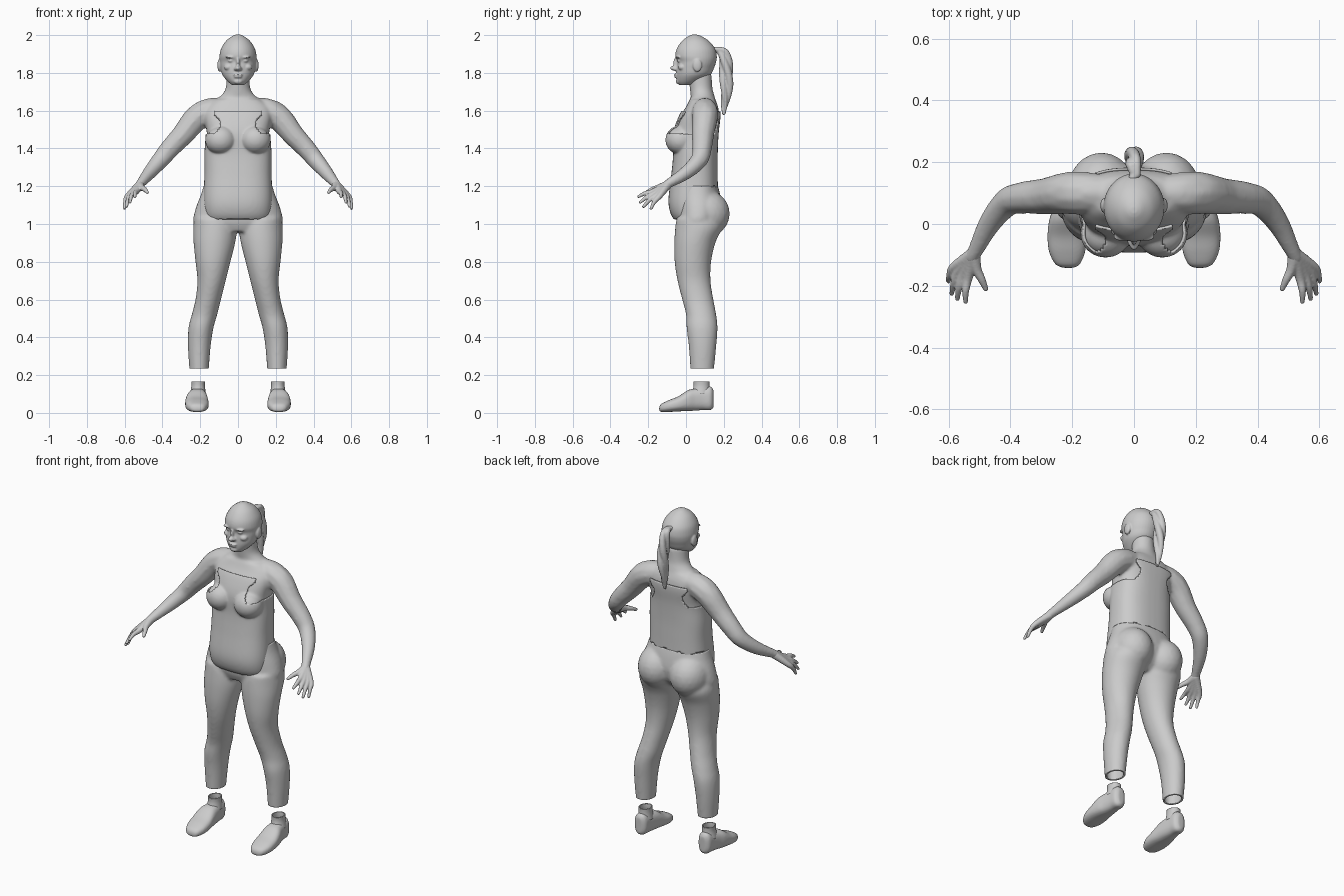
import bpy, bmesh, math
from mathutils import Vector, Matrix

cube = bpy.data.objects.get("Cube")
if cube:
    bpy.data.objects.remove(cube)

grey = bpy.data.materials.new("plain grey")
grey.use_nodes = True
grey.diffuse_color = (0.6, 0.6, 0.6, 1)
grey.node_tree.nodes["Principled BSDF"].inputs["Base Color"].default_value = (0.6, 0.6, 0.6, 1)

SIDES = (1, -1)


def spline(points, steps):
    """Catmull-Rom interpolation through tuples of any length."""
    pts = [points[0]] + list(points) + [points[-1]]
    out = []
    for p0, p1, p2, p3 in zip(pts, pts[1:], pts[2:], pts[3:]):
        for i in range(steps):
            t = i / steps
            out.append([b + t / 2 * (c - a + t * (2 * a - 5 * b + 4 * c - d + t * (3 * (b - c) + d - a)))
                        for a, b, c, d in zip(p0, p1, p2, p3)])
    return out + [list(points[-1])]


def loft(bm, rings, power=2.0, side=1, along_y=False, steps=5, n=40, caps=True):
    """Skin rounded sections given as (position, a0, a1, b0, b1) in hundredths."""
    loops = []
    for ring in spline(rings, steps):
        t, a0, a1, b0, b1 = [v / 100 for v in ring]
        loop = []
        for i in range(n):
            ang = math.tau * i / n
            c, s = math.cos(ang), math.sin(ang)
            a = (a0 + a1) / 2 + (a1 - a0) / 2 * math.copysign(abs(c) ** (2 / power), c)
            b = (b0 + b1) / 2 + (b1 - b0) / 2 * math.copysign(abs(s) ** (2 / power), s)
            loop.append(bm.verts.new((a * side, t, b) if along_y else (a * side, b, t)))
        loops.append(loop)
    for lo, hi in zip(loops, loops[1:]):
        for i in range(n):
            j = (i + 1) % n
            bm.faces.new((lo[i], lo[j], hi[j], hi[i]))
    if caps:
        bm.faces.new(loops[0])
        bm.faces.new(loops[-1])


def blob(bm, centre, radii, side=1):
    x, y, z = centre
    bmesh.ops.create_icosphere(bm, subdivisions=3, radius=1, matrix=Matrix.Translation(
        (x * side, y, z)) @ Matrix.Diagonal((*radii, 1)))


def tube(bm, points, side=1, steps=9):
    """Tapering limb of overlapping balls through (x, y, z, radius)."""
    for x, y, z, r in spline(points, steps):
        bmesh.ops.create_icosphere(bm, subdivisions=2, radius=r,
                                   matrix=Matrix.Translation((x * side, y, z)))


def make(name, bm, voxel=0, smooth=5):
    """Turn a bmesh into an object, fusing its volumes when voxel is set."""
    bmesh.ops.recalc_face_normals(bm, faces=bm.faces[:])
    mesh = bpy.data.meshes.new(name)
    bm.to_mesh(mesh)
    bm.free()
    obj = bpy.data.objects.new(name, mesh)
    bpy.context.collection.objects.link(obj)
    if voxel:
        remesh = obj.modifiers.new("fuse", "REMESH")
        remesh.mode = "VOXEL"
        remesh.voxel_size = voxel
        soft = obj.modifiers.new("soften", "SMOOTH")
        soft.factor, soft.iterations = 0.5, smooth
        bpy.context.view_layer.update()
        fused = obj.evaluated_get(bpy.context.evaluated_depsgraph_get())
        obj.data = bpy.data.meshes.new_from_object(fused)
        obj.modifiers.clear()
    obj.data.materials.clear()
    obj.data.materials.append(grey)
    return obj


def trim(obj, planes, keep=None):
    """Cut with (point, normal, remove) planes, then keep faces by a rule."""
    bm = bmesh.new()
    bm.from_mesh(obj.data)
    for point, normal, remove in planes:
        bmesh.ops.bisect_plane(bm, geom=bm.verts[:] + bm.edges[:] + bm.faces[:],
                               plane_co=point, plane_no=normal, clear_outer=remove)
    if keep:
        lost = [f for f in bm.faces if not keep(f.calc_center_median())]
        bmesh.ops.delete(bm, geom=lost, context="FACES")
    bm.to_mesh(obj.data)
    bm.free()


def thicken(obj, thickness, offset):
    mod = obj.modifiers.new("cloth", "SOLIDIFY")
    mod.thickness, mod.offset = thickness, offset


def add_trunk(bm):
    """Torso from belly to collar, with the bust."""
    loft(bm, [(102, -16, 16, -5, 14), (106, -17, 17, -7.5, 15), (113, -17.5, 17.5, -8.5, 16),
              (126, -17, 17, -7, 16), (137, -17, 17, -6, 16), (148, -16.5, 16.5, -6, 16.5),
              (157, -18, 18, -3, 17.5), (162, -17, 17, 0, 17), (166, -12, 12, 2, 15.5)], power=2.6)
    for s in SIDES:
        blob(bm, (0.092, -0.03, 1.445), (0.075, 0.072, 0.07), s)


# body: trunk, neck, shoulders and arms fused into one skin
bm = bmesh.new()
add_trunk(bm)
loft(bm, [(158, -17, 17, 3, 17), (164, -14, 14, 3, 16), (168, -9, 9, 2.5, 15),
          (172, -6.5, 6.5, 2, 14), (180, -6, 6, 1, 13.5)])
for s in SIDES:
    tube(bm, [(0.1, 0.1, 1.61, 0.06), (0.16, 0.1, 1.595, 0.07), (0.22, 0.1, 1.56, 0.069),
              (0.29, 0.09, 1.475, 0.06), (0.36, 0.085, 1.4, 0.053), (0.41, 0.07, 1.34, 0.047),
              (0.465, 0.005, 1.275, 0.038), (0.515, -0.09, 1.215, 0.026),
              (0.525, -0.11, 1.2, 0.025)], s)
make("body", bm, 0.008, 8)

# head: skull, face features and ears
bm = bmesh.new()
loft(bm, [(173.5, -3, 3, -3.5, 3), (175.5, -5.5, 5.5, -4.8, 8), (179, -8.3, 8.3, -5.2, 13),
          (183, -9.3, 9.3, -5, 15), (186, -9.7, 9.7, -4.7, 16), (189, -9.8, 9.8, -5.7, 16.3),
          (193, -8.9, 8.9, -4.8, 15.3), (197, -6.3, 6.3, -2, 12), (199.5, -3, 3, 1.5, 8),
          (200.3, -1, 1, 3.5, 5.5)])
blob(bm, (0, -0.056, 1.825), (0.017, 0.029, 0.014))
blob(bm, (0, -0.05, 1.85), (0.01, 0.018, 0.035))
blob(bm, (0, -0.052, 1.79), (0.025, 0.012, 0.006))
blob(bm, (0, -0.05, 1.779), (0.021, 0.012, 0.007))
blob(bm, (0, -0.038, 1.755), (0.025, 0.016, 0.015))
for s in SIDES:
    blob(bm, (0.098, 0.06, 1.84), (0.011, 0.024, 0.035), s)
    blob(bm, (0.012, -0.056, 1.821), (0.01, 0.014, 0.009), s)
    blob(bm, (0.038, -0.04, 1.883), (0.03, 0.016, 0.007), s)
    blob(bm, (0.037, -0.034, 1.864), (0.016, 0.013, 0.009), s)
    blob(bm, (0.05, -0.02, 1.83), (0.025, 0.022, 0.018), s)
make("head", bm, 0.0045, 3)

# ponytail: three twisted strands hanging from a knot
bm = bmesh.new()
path = spline([(0.16, 1.925, 0.016), (0.195, 1.91, 0.02), (0.213, 1.83, 0.024),
               (0.215, 1.74, 0.023), (0.207, 1.65, 0.015), (0.2, 1.58, 0.006)], 3)
for k in range(3):
    strand = []
    for i, (y, z, r) in enumerate(path):
        turn = math.tau * k / 3 + i * 0.35
        strand.append((0.55 * r * math.cos(turn), y + 0.85 * r * math.sin(turn), z, r * 0.85))
    tube(bm, strand, steps=4)
make("ponytail", bm, 0.005, 1)

# hands: each digit runs from the wrist so the palm fuses together
for s, label in zip(SIDES, ("left", "right")):
    bm = bmesh.new()
    wrist = (0.52, -0.098, 1.207, 0.024)
    tips = [(0.545, -0.252, 1.145), (0.572, -0.242, 1.115), (0.59, -0.225, 1.092), (0.601, -0.185, 1.082)]
    for i, tip in enumerate(tips):
        knuckle = Vector((0.537, -0.172, 1.172)).lerp(Vector((0.583, -0.14, 1.148)), i / 3)
        middle = knuckle.lerp(Vector(tip), 0.5) + Vector((0.004, -0.004, 0.004))
        tube(bm, [wrist, (*knuckle, 0.016), (*middle, 0.012), (*tip, 0.008)], s)
    tube(bm, [wrist, (0.51, -0.145, 1.193, 0.017), (0.493, -0.18, 1.182, 0.013),
              (0.48, -0.21, 1.168, 0.009)], s)
    make(label + "_hand", bm, 0.004, 2)

# shirt: raised shell over the trunk with a bib top and a long front hem
bm = bmesh.new()
add_trunk(bm)
shirt = make("shirt", bm, 0.008, 8)


def on_shirt(p):
    x, front = abs(p.x), p.y < 0.05
    if p.z > 1.475:
        notch = 0.12 - 0.03 * math.sin(math.pi * min(1, (p.z - 1.475) / 0.1))
        return p.z < 1.595 and x < notch
    if front:
        corner = max(0, x - 0.11)
        return p.z > 1.03 + 7 * corner * corner
    return p.z > 1.195 + 0.007 * math.sin(70 * p.x)


trim(shirt, [((0, 0, z), (0, 0, 1), False) for z in (1.475, 1.595)], on_shirt)
thicken(shirt, 0.008, 1)

# trousers: pelvis, seat and legs, open at waist and cuffs
bm = bmesh.new()
loft(bm, [(123, -17.5, 17.5, -5, 16), (116, -19.5, 19.5, -5.5, 18), (108, -22.5, 22.5, -5.5, 19),
          (101, -23.5, 23.5, -5, 17), (96, -19, 19, -3, 12)], power=2.2)
for s in SIDES:
    blob(bm, (0.105, 0.105, 1.055), (0.112, 0.127, 0.125), s)
    loft(bm, [(103, 2, 23, -5, 17), (98, 0.5, 23.7, -5.7, 19), (90, 1.5, 23.5, -6.2, 15.5),
              (80, 4, 22.5, -6, 13.3), (70, 6.5, 21.5, -4.5, 13), (60, 9, 22.5, -2, 14.5),
              (52, 11, 24.5, 0, 16), (45, 13, 26.2, 0.3, 16.7), (35, 14.5, 26.5, 1.5, 16),
              (20, 15.7, 25.5, 2.5, 14.5)], side=s)
trousers = make("trousers", bm, 0.009, 7)
trim(trousers, [((0, 0, 1.2), (0, 0, 1), True), ((0, 0, 0.235), (0, 0, -1), True)])
thicken(trousers, 0.01, -1)

# shoes with open ankle socks
for s, label in zip(SIDES, ("left", "right")):
    bm = bmesh.new()
    loft(bm, [(-14.2, 19.5, 23, 1, 3), (-13, 17.5, 25.5, 0.5, 4.8), (-9, 15.8, 27.5, 0.5, 6.8),
              (-4, 15.5, 28, 0.8, 8.8), (1, 16, 27.5, 1, 12), (5, 16.5, 26.3, 1.2, 13),
              (9, 17, 25.5, 1.5, 13.5), (13, 17.5, 25, 1.5, 14), (14.6, 19.5, 23, 3, 12)],
         power=2.6, side=s, along_y=True)
    make(label + "_shoe", bm, 0.006, 4)
    bm = bmesh.new()
    loft(bm, [(10, 17, 25.5, 3, 13), (14, 17.5, 24.7, 4, 12.5), (16.7, 17.5, 24.7, 4, 12.5)],
         side=s, caps=False)
    thicken(make(label + "_sock", bm), 0.006, -1)

# smooth shading, keeping the cloth rims crisp
for obj in bpy.context.collection.objects:
    if obj.type == "MESH" and grey.name in obj.data.materials:
        obj.select_set(True)
        bpy.context.view_layer.objects.active = obj
bpy.ops.object.shade_smooth_by_angle(angle=math.radians(45))
